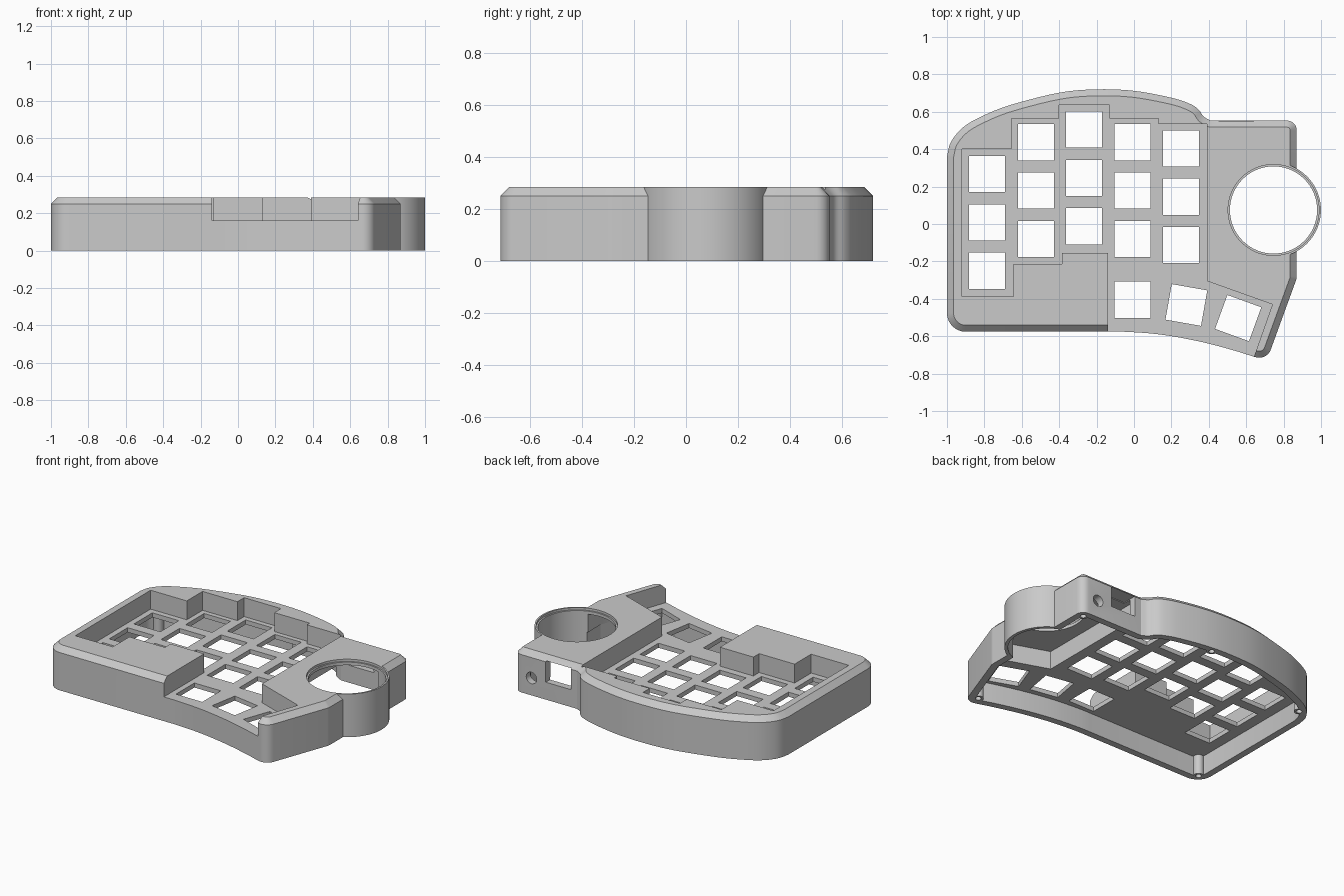
import bpy, bmesh, math
from mathutils import Vector, Matrix

cube = bpy.data.objects.get("Cube")
if cube:
    bpy.data.objects.remove(cube, do_unlink=True)

HEIGHT, SHOULDER, PLATE_TOP, PLATE_BOTTOM, CEILING = 0.285, 0.25, 0.16, 0.13, 0.25
RING = (0.746, 0.075)

grey = bpy.data.materials.new("plain grey")
grey.use_nodes = True
grey.diffuse_color = (0.59, 0.59, 0.59, 1)
grey.node_tree.nodes["Principled BSDF"].inputs["Base Color"].default_value = (0.59, 0.59, 0.59, 1)


def arc(cx, cy, r, a0, a1, n=8):
    angles = [math.radians(a0 + (a1 - a0) * i / n) for i in range(n + 1)]
    return [(cx + r * math.cos(a), cy + r * math.sin(a)) for a in angles]


def spline(points, n=5):
    """Smooth curve through the points."""
    p = [Vector(q) for q in points]
    p = [2 * p[0] - p[1]] + p + [2 * p[-1] - p[-2]]
    out = []
    for a, b, c, d in zip(p, p[1:], p[2:], p[3:]):
        for i in range(n):
            t = i / n
            out.append(0.5 * (2 * b + (c - a) * t + (2 * a - 5 * b + 4 * c - d) * t * t
                              + (3 * b - a - 3 * c + d) * t ** 3))
    return [tuple(q) for q in out + [p[-2]]]


def inset(points, dist):
    """Offset a clockwise outline inwards with mitred corners."""
    out = []
    for i, q in enumerate(points):
        q, before, after = Vector(q), Vector(points[i - 1]), Vector(points[(i + 1) % len(points)])
        d1, d2 = (q - before).normalized(), (after - q).normalized()
        n1, n2 = Vector((d1.y, -d1.x)), Vector((d2.y, -d2.x))
        out.append(tuple(q + (n1 + n2) * dist / (1 + n1.dot(n2))))
    return out


def add_prism(bm, layers):
    """Close a solid through stacked outlines given as (points, z)."""
    rings = [[bm.verts.new((x, y, z)) for x, y in pts] for pts, z in layers]
    for low, high in zip(rings, rings[1:]):
        for i in range(len(low)):
            j = (i + 1) % len(low)
            bm.faces.new((low[i], low[j], high[j], high[i]))
    bm.faces.new(rings[0])
    bm.faces.new(rings[-1])


def solid(name, *prisms, matrix=None):
    bm = bmesh.new()
    for layers in prisms:
        add_prism(bm, layers)
    if matrix:
        bm.transform(matrix)
    bmesh.ops.recalc_face_normals(bm, faces=bm.faces)
    mesh = bpy.data.meshes.new(name)
    bm.to_mesh(mesh)
    bm.free()
    mesh.materials.append(grey)
    obj = bpy.data.objects.new(name, mesh)
    bpy.context.collection.objects.link(obj)
    return obj


def combine(target, tool, operation):
    """Apply a boolean and throw the tool away."""
    tool.hide_render = True
    mod = target.modifiers.new(tool.name, 'BOOLEAN')
    mod.operation, mod.solver, mod.object = operation, 'EXACT', tool
    bpy.ops.object.select_all(action='DESELECT')
    target.select_set(True)
    bpy.context.view_layer.objects.active = target
    bpy.ops.object.modifier_apply(modifier=mod.name)
    bpy.data.objects.remove(tool, do_unlink=True)


def disc(x, y, r, n=32):
    return arc(x, y, r, 0, 360 - 360 / n, n - 1)


def square(x, y, size, degrees):
    return arc(x, y, size / math.sqrt(2), 45 + degrees, 315 + degrees, 3)


# Outer outline, clockwise from the left side
outline = spline([(-1, 0.36), (-0.978, 0.44), (-0.91, 0.52), (-0.8, 0.582), (-0.655, 0.638),
                  (-0.4, 0.702), (-0.2, 0.72), (0, 0.712), (0.2, 0.675), (0.3, 0.642),
                  (0.345, 0.612), (0.372, 0.575), (0.41, 0.553)])
outline += arc(0.818, 0.501, 0.052, 90, 0, 6)
outline += arc(0.81, -0.28, 0.06, 0, -20, 4)
outline += arc(0.67, -0.65, 0.065, -20, -105)
outline += spline([(0.63, -0.706), (0.52, -0.672), (0.35, -0.628), (0.15, -0.592),
                   (-0.03, -0.577), (-0.14, -0.576)])
outline += arc(-0.9, -0.476, 0.1, -90, -180)

# Chamfered shell with the round bearing housing
case = solid("keyboard_case", [(outline, 0), (outline, SHOULDER), (inset(outline, 0.035), HEIGHT)])
housing = disc(*RING, 0.2535, 96)
combine(case, solid("ball_housing", [(housing, 0), (housing, HEIGHT)]), 'UNION')

# Stepped key well, open at the front
well = [(-0.92, 0.4), (-0.655, 0.4), (-0.655, 0.565), (-0.4, 0.565), (-0.4, 0.635),
        (-0.13, 0.635), (-0.13, 0.565), (0.13, 0.565), (0.13, 0.535), (0.39, 0.535),
        (0.39, -0.305), (0.74, -0.43), (0.645, -0.7), (0.54, -1), (-0.14, -1),
        (-0.14, -0.155), (-0.385, -0.155), (-0.385, -0.215), (-0.645, -0.215),
        (-0.645, -0.388), (-0.92, -0.388)]
combine(case, solid("key_well", [(well, PLATE_TOP), (well, 0.5)]), 'DIFFERENCE')

# Hollow underside, taller below the electronics block
hollow = inset(outline, 0.045)
combine(case, solid("underside", [(hollow, -0.1), (hollow, PLATE_BOTTOM)]), 'DIFFERENCE')
bay = [(0.42, 0.503), (0.82, 0.503), (0.82, -0.285), (0.775, -0.4), (0.42, -0.277)]
combine(case, solid("electronics_bay", [(bay, -0.1), (bay, CEILING)]), 'DIFFERENCE')

# Ball opening with a stepped lip
bore, lip = disc(*RING, 0.233, 96), disc(*RING, 0.243, 96)
combine(case, solid("ball_opening", [(bore, -0.1), (bore, 0.5)]), 'DIFFERENCE')
combine(case, solid("ball_lip", [(lip, HEIGHT - 0.015), (lip, 0.5)]), 'DIFFERENCE')

# Key openings: columns of three, then the thumb keys
keys = []
for x, top in ((-0.785, 0.267), (-0.525, 0.437), (-0.268, 0.505), (-0.007, 0.437), (0.252, 0.404)):
    keys += [(x, top - 0.2585 * row, 0) for row in range(3)]
keys += [(-0.007, -0.405, 0), (0.28, -0.433, -10), (0.557, -0.503, -20)]
cuts = []
for x, y, turn in keys:
    hole = square(x, y, 0.193, turn)
    cuts.append([(hole, 0.05), (hole, 0.2)])
combine(case, solid("key_openings", *cuts), 'DIFFERENCE')

# Screw bosses with blind holes
screws = [(-0.905, 0.462), (-0.04, 0.677), (0.822, 0.505), (0.67, -0.655), (-0.94, -0.518)]
combine(case, solid("screw_bosses", *[[(disc(x, y, 0.032), 0), (disc(x, y, 0.032), 0.145)]
                                      for x, y in screws]), 'UNION')
combine(case, solid("screw_holes", *[[(disc(x, y, 0.018), -0.1), (disc(x, y, 0.018), 0.1)]
                                     for x, y in screws]), 'DIFFERENCE')

# Cable window and round button hole in the back wall
window = [(0.455, 0.45), (0.455, 0.6), (0.64, 0.6), (0.64, 0.45)]
combine(case, solid("cable_window", [(window, 0.115), (window, 0.255)]), 'DIFFERENCE')
button = disc(0, 0, 0.038)
to_back = Matrix.Translation((0.745, 0.52, 0.115)) @ Matrix.Rotation(math.radians(90), 4, 'X')
combine(case, solid("button_hole", [(button, -0.07), (button, 0.07)], matrix=to_back), 'DIFFERENCE')

bpy.ops.object.shade_smooth_by_angle(angle=math.radians(25))
